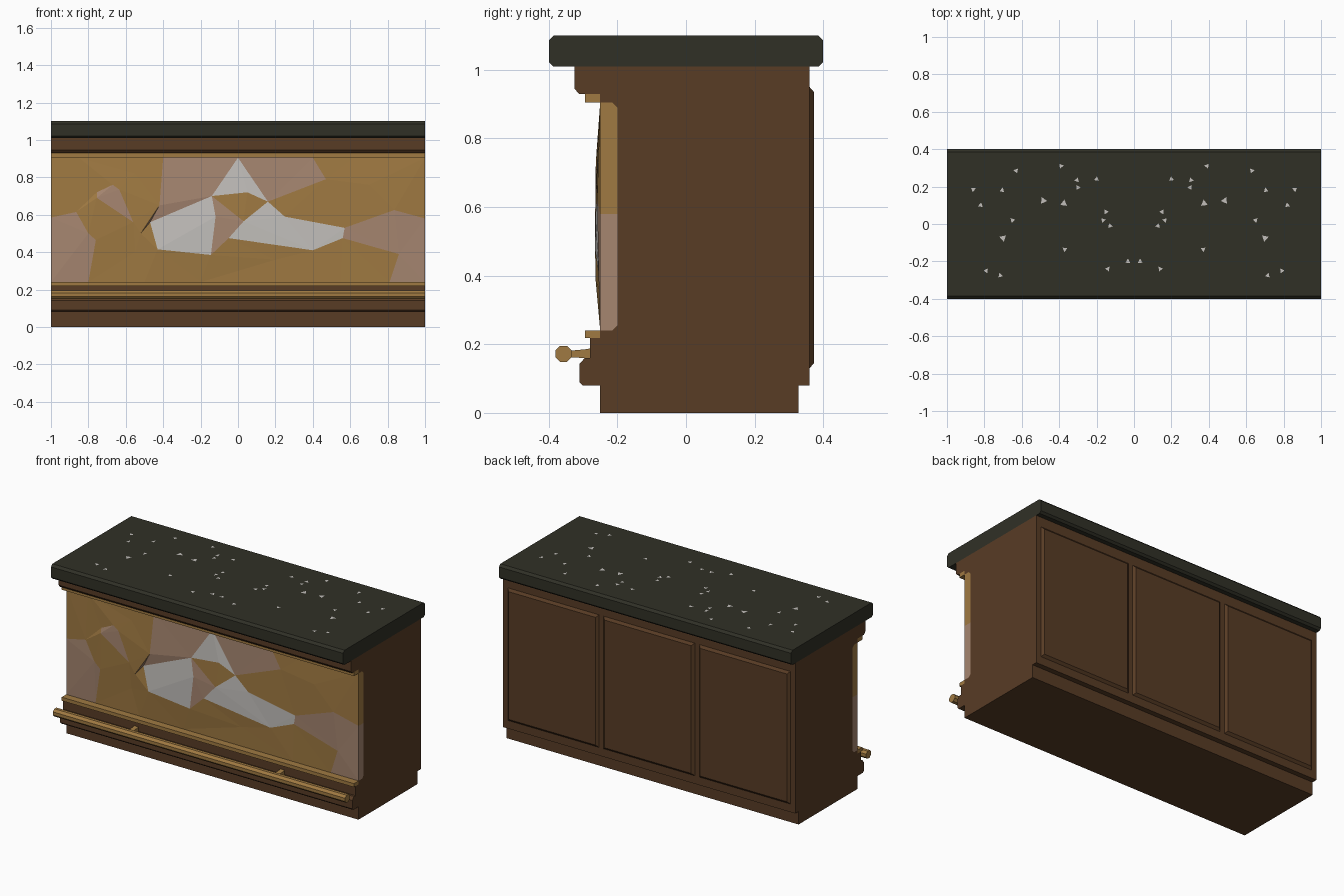
import bpy, bmesh, math, random
from mathutils import Vector
from mathutils.geometry import delaunay_2d_cdt

if "Cube" in bpy.data.objects:
    bpy.data.objects.remove(bpy.data.objects["Cube"])

random.seed(4)


def material(name, r, g, b):
    m = bpy.data.materials.new(name)
    lin = [((c / 255 + 0.055) / 1.055) ** 2.4 for c in (r, g, b)]
    m.diffuse_color = (*lin, 1)
    m.use_nodes = True
    m.node_tree.nodes["Principled BSDF"].inputs["Base Color"].default_value = m.diffuse_color
    return m


WOOD = material("brown_wood", 88, 60, 37)
STONE = material("dark_stone", 48, 48, 38)
GOLD = material("gold", 160, 122, 66)
PINK = material("dusty_pink", 166, 134, 112)
GREY = material("pale_grey", 194, 191, 187)


def add_object(name, bm, *mats):
    me = bpy.data.meshes.new(name)
    bm.to_mesh(me)
    bm.free()
    ob = bpy.data.objects.new(name, me)
    bpy.context.collection.objects.link(ob)
    for m in mats:
        me.materials.append(m)
    return ob


def extrude_profile(name, pts, mat, x0=-1.0, x1=1.0):
    """Sweep a (y, z) outline along x."""
    bm = bmesh.new()
    a = [bm.verts.new((x0, y, z)) for y, z in pts]
    b = [bm.verts.new((x1, y, z)) for y, z in pts]
    n = len(pts)
    bm.faces.new(a)
    bm.faces.new(b)
    for i in range(n):
        j = (i + 1) % n
        bm.faces.new((a[i], a[j], b[j], b[i]))
    bmesh.ops.recalc_face_normals(bm, faces=bm.faces)
    return add_object(name, bm, mat)


def mirror_x(ob):
    ob.modifiers.new("mirror", 'MIRROR').use_mirror_merge = False


# Wooden body with plinth, lower moulding, panel recess and top lip
extrude_profile("counter_body", [
    (-0.25, 0), (0.328, 0), (0.328, 0.08), (0.36, 0.08), (0.36, 1.01),
    (-0.325, 1.01), (-0.325, 0.945), (-0.312, 0.93), (-0.25, 0.93),
    (-0.25, 0.905), (-0.215, 0.905), (-0.20, 0.89), (-0.20, 0.255),
    (-0.215, 0.24), (-0.25, 0.24), (-0.25, 0.218), (-0.28, 0.218),
    (-0.28, 0.16), (-0.295, 0.16), (-0.311, 0.142), (-0.311, 0.09),
    (-0.301, 0.08), (-0.25, 0.08)], WOOD)

# Stone top with chamfered long edges
extrude_profile("counter_top", [
    (-0.388, 1.01), (0.388, 1.01), (0.40, 1.022), (0.40, 1.086),
    (0.386, 1.10), (-0.386, 1.10), (-0.40, 1.086), (-0.40, 1.022)], STONE)

# Gold trims above and below the front panel
extrude_profile("upper_trim", [(-0.295, 0.905), (-0.25, 0.905), (-0.25, 0.93),
                               (-0.295, 0.93)], GOLD)
extrude_profile("lower_trim", [(-0.295, 0.218), (-0.25, 0.218), (-0.25, 0.24),
                               (-0.295, 0.24)], GOLD)

# Foot rail and its two brackets
ring = [math.radians(22.5 + 45 * i) for i in range(8)]
extrude_profile("foot_rail", [(-0.357 + 0.0255 * math.cos(t), 0.172 + 0.0255 * math.sin(t))
                              for t in ring], GOLD)
mirror_x(extrude_profile("rail_bracket", [
    (-0.34, 0.162), (-0.296, 0.160), (-0.278, 0.158), (-0.278, 0.188),
    (-0.296, 0.185), (-0.34, 0.181)], GOLD, 0.485, 0.515))

# Three raised back panels with bevelled edges
for i, cx in enumerate((-0.655, 0, 0.655)):
    bm = bmesh.new()
    loops = []
    for y, d in ((0.36, 0), (0.373, 0.015)):
        hw = 0.312 - d
        loops.append([bm.verts.new((cx + sx * hw, y, z)) for sx, z in
                      ((1, 0.13 + d), (-1, 0.13 + d), (-1, 0.95 - d), (1, 0.95 - d))])
    lo, hi = loops
    bm.faces.new(hi)
    for k in range(4):
        j = (k + 1) % 4
        bm.faces.new((lo[k], lo[j], hi[j], hi[k]))
    add_object(f"back_panel_{i + 1}", bm, WOOD)

# Faceted front panel: patch outlines in (x, z), the rest is gold
T, B = 0.905, 0.24
grey_patches = [
    [(-0.47, 0.56), (-0.14, 0.70), (-0.12, 0.59), (-0.145, 0.385), (-0.43, 0.415)],
    [(0, T), (0.16, 0.67), (0.05, 0.72), (-0.14, 0.70)],
    [(0.16, 0.67), (0.25, 0.59), (0.57, 0.53), (0.56, 0.475), (0.40, 0.41),
     (-0.05, 0.475), (0.03, 0.565)]]
pink_patches = [
    [(-0.40, T), (0, T), (-0.14, 0.70), (-0.47, 0.56), (-0.52, 0.50), (-0.42, 0.65)],
    [(0, T), (0.40, T), (0.47, 0.79), (0.16, 0.67)],
    [(-0.755, 0.72), (-0.67, 0.76), (-0.635, 0.735), (-0.56, 0.56), (-0.755, 0.69)],
    [(-1, 0.585), (-0.865, 0.615), (-0.80, 0.50), (-0.76, 0.465), (-0.80, B), (-1, B)],
    [(0.57, 0.53), (0.835, 0.625), (1, 0.58), (1, B), (0.81, B), (0.86, 0.39), (0.56, 0.475)],
    [(-0.14, 0.70), (0.03, 0.565), (-0.05, 0.475), (-0.145, 0.385), (-0.12, 0.59)]]
outline = [(-1, B), (1, B), (1, T), (-1, T)]
extra = [(-0.55, 0.40), (-0.20, B), (0.20, 0.36), (0.55, B), (0.70, 0.76),
         (-0.85, T), (-0.55, 0.82), (0.62, T), (-0.5, B)]


def inside(p, poly):
    hit = False
    for (x1, z1), (x2, z2) in zip(poly, poly[1:] + poly[:1]):
        if (z1 > p[1]) != (z2 > p[1]) and p[0] < x1 + (p[1] - z1) * (x2 - x1) / (z2 - z1):
            hit = not hit
    return hit


points, edges = list(extra), []
for poly in [outline] + grey_patches + pink_patches:
    for p in poly:
        if p not in points:
            points.append(p)
    ids = [points.index(p) for p in poly]
    edges += list(zip(ids, ids[1:] + ids[:1]))
verts, _, tris, *_ = delaunay_2d_cdt([Vector(p) for p in points], edges, [], 0, 1e-4)

bm = bmesh.new()
bv = []
for v in verts:
    rim = abs(v.x) > 0.999 or v.y > T - 0.001 or v.y < B + 0.001
    bv.append(bm.verts.new((v.x, -0.25 - (0 if rim else random.uniform(0.002, 0.016)), v.y)))
for t in tris:
    c = sum((verts[i] for i in t), Vector((0, 0))) / len(t)
    f = bm.faces.new([bv[i] for i in t])
    if any(inside(c, p) for p in grey_patches):
        f.material_index = 2
    elif any(inside(c, p) for p in pink_patches):
        f.material_index = 1

# Panel sides, with chamfered back corners, keep the colour of the face they leave
for y, inset in ((-0.215, 0), (-0.20, 0.015)):
    rim_edges = [e for e in bm.edges if e.is_boundary]
    new = {v: bm.verts.new((v.co.x, y, min(max(v.co.z, B + inset), T - inset)))
           for v in {v for e in rim_edges for v in e.verts}}
    for e in rim_edges:
        l = e.link_loops[0]
        a, b = l.vert, l.link_loop_next.vert
        f = bm.faces.new((b, a, new[a], new[b]))
        f.material_index = l.face.material_index
add_object("front_panel", bm, GOLD, PINK, GREY)

# Stone flecks: thin triangles on the top, mirrored left to right
flecks = [(0.39, 0.31), (0.63, 0.285), (0.305, 0.235), (0.20, 0.24), (0.30, 0.195),
          (0.86, 0.185), (0.705, 0.18), (0.485, 0.125), (0.82, 0.10), (0.375, 0.11),
          (0.15, 0.065), (0.165, 0.02), (0.128, -0.01), (0.65, 0.02), (0.70, -0.075),
          (0.37, -0.135), (0.033, -0.20), (0.14, -0.24), (0.79, -0.25), (0.715, -0.275)]
bm = bmesh.new()
for k, (x, y) in enumerate(flecks):
    r = 0.021 if k in (7, 9, 14) else 0.015
    a0 = random.uniform(0, 2)
    bm.faces.new([bm.verts.new((x + r * math.cos(a0 + i * 2.094), y + r * math.sin(a0 + i * 2.094),
                                1.101)) for i in range(3)])
mirror_x(add_object("stone_flecks", bm, GREY))
